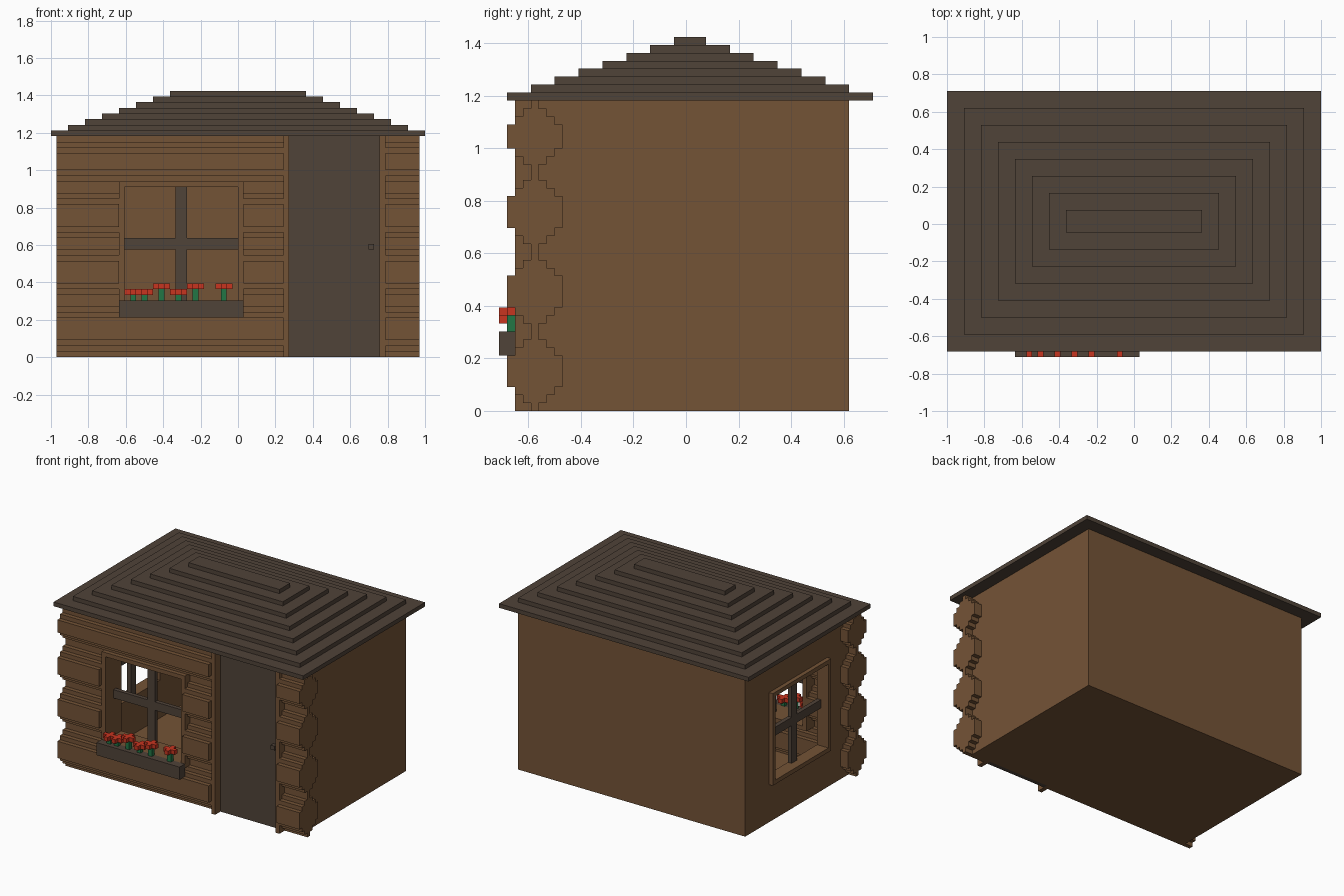
import bpy, bmesh

if "Cube" in bpy.data.objects:
    bpy.data.objects.remove(bpy.data.objects["Cube"], do_unlink=True)

U = 2 / 66  # one grid block


def material(name, rgb):
    m = bpy.data.materials.new(name)
    m.use_nodes = True
    m.diffuse_color = (*rgb, 1)
    bsdf = next(n for n in m.node_tree.nodes if n.type == 'BSDF_PRINCIPLED')
    bsdf.inputs["Base Color"].default_value = (*rgb, 1)
    return m


WOOD = material("brown wood", (0.175, 0.087, 0.037))
DARK = material("dark wood", (0.080, 0.056, 0.040))
RED = material("red petals", (0.58, 0.035, 0.014))
GREEN = material("green stem", (0.016, 0.18, 0.060))


def place(x, y, z):
    """Grid blocks to world units; y blocks count from the front edge."""
    return (x * U, (y - 23.5) * U, z * U)


def finish(name, bm, mat):
    bmesh.ops.recalc_face_normals(bm, faces=bm.faces)
    me = bpy.data.meshes.new(name)
    bm.to_mesh(me)
    bm.free()
    me.materials.append(mat)
    ob = bpy.data.objects.new(name, me)
    bpy.context.collection.objects.link(ob)
    return ob


def boxes(name, mat, *ranges):
    """One object from boxes given as (x0, x1, y0, y1, z0, z1)."""
    bm = bmesh.new()
    for x0, x1, y0, y1, z0, z1 in ranges:
        for v in bmesh.ops.create_cube(bm, size=1)["verts"]:
            v.co = place(x1 if v.co.x > 0 else x0,
                         y1 if v.co.y > 0 else y0,
                         z1 if v.co.z > 0 else z0)
    return finish(name, bm, mat)


def ring(outer, inner):
    """Four rectangles (a0, a1, z0, z1) around an opening."""
    a0, a1, z0, z1 = outer
    b0, b1, c0, c1 = inner
    return [(a0, b0, z0, z1), (b1, a1, z0, z1), (b0, b1, z0, c0), (b0, b1, c1, z1)]


# Log front: stepped round section, row widths from the ground up
WIDTHS = [1, 3, 5, 7, 7, 7, 7, 5, 3, 1] * 3 + [1, 3, 5, 7, 7, 7, 5, 3, 1]


def log_stack(name, x0, x1, z0, z1):
    half = []
    for k in range(z0, z1):
        half += [(WIDTHS[k] / 2, k), (WIDTHS[k] / 2, k + 1)]
    # drop repeated points where neighbouring rows are equally wide
    half = [p for i, p in enumerate(half) if p not in half[:i]]
    outline = [(4.5 - w, k) for w, k in half] + [(4.5 + w, k) for w, k in reversed(half)]
    bm = bmesh.new()
    face = bm.faces.new([bm.verts.new(place(x0, y, z)) for y, z in outline])
    moved = bmesh.ops.extrude_face_region(bm, geom=[face])["geom"]
    verts = [g for g in moved if isinstance(g, bmesh.types.BMVert)]
    bmesh.ops.translate(bm, verts=verts, vec=((x1 - x0) * U, 0, 0))
    return finish(name, bm, WOOD)


log_stack("logs_below_window", -32, 8, 0, 9)
log_stack("logs_above_window", -32, 8, 31, 39)
log_stack("logs_right_of_window", -32, -21, 9, 31)
log_stack("logs_between_window_and_door", 1, 8, 9, 31)
log_stack("logs_left_of_door", 26, 32, 0, 39)

# Plain walls and floor
boxes("back_wall", WOOD, (-30, 30, 42, 44, 0, 39))
boxes("left_wall", WOOD, (28, 30, 5, 42, 0, 39))
boxes("right_wall", WOOD,
      *[(-30, -28, *r) for r in ring((5, 42, 0, 39), (13, 35, 9, 31))])
boxes("floor", WOOD, (-28, 28, 5, 42, 0, 1))

# Windows: brown frame and dark cross bars
boxes("front_window_frame", WOOD,
      *[(a, b, 2, 8, c, d) for a, b, c, d in ring((-21, 1, 9, 31), (-20, 0, 10, 30))])
boxes("front_window_bars", DARK,
      (-11, -9, 5, 6, 10, 30), (-20, -11, 5, 6, 19, 21), (-9, 0, 5, 6, 19, 21))
boxes("side_window_frame", WOOD,
      *[(-31, -28, *r) for r in ring((13, 35, 9, 31), (14, 34, 10, 30))])
boxes("side_window_bars", DARK,
      (-29, -28, 23, 25, 10, 30), (-29, -28, 14, 23, 19, 21), (-29, -28, 25, 34, 19, 21))

# Door with posts and knob
boxes("door", DARK, (9, 25, 4, 6, 0, 39))
boxes("door_knob", DARK, (23, 24, 3, 4, 19, 20))
boxes("door_posts", WOOD, (8, 9, 2, 8, 0, 39), (25, 26, 2, 8, 0, 39))

# Stepped hip roof
boxes("roof", DARK, *[(-33 + 3 * i, 33 - 3 * i, 1 + 3 * i, 47 - 3 * i, 39 + i, 40 + i)
                      for i in range(8)])

# Flower box: each flower is a stem under a plus of petals
boxes("flower_box", DARK, (-21, 1, 0, 2, 7, 10))
for n, (x, z) in enumerate([(-19, 11), (-17, 11), (-14, 12), (-11, 11), (-8, 12), (-3, 12)], 1):
    boxes(f"flower_stem_{n}", GREEN, (x, x + 1, 1, 2, 10, z))
    boxes(f"flower_petals_{n}", RED, (x - 1, x + 2, 1, 2, z, z + 1),
          (x, x + 1, 0, 1, z, z + 1), (x, x + 1, 2, 3, z, z + 1))
